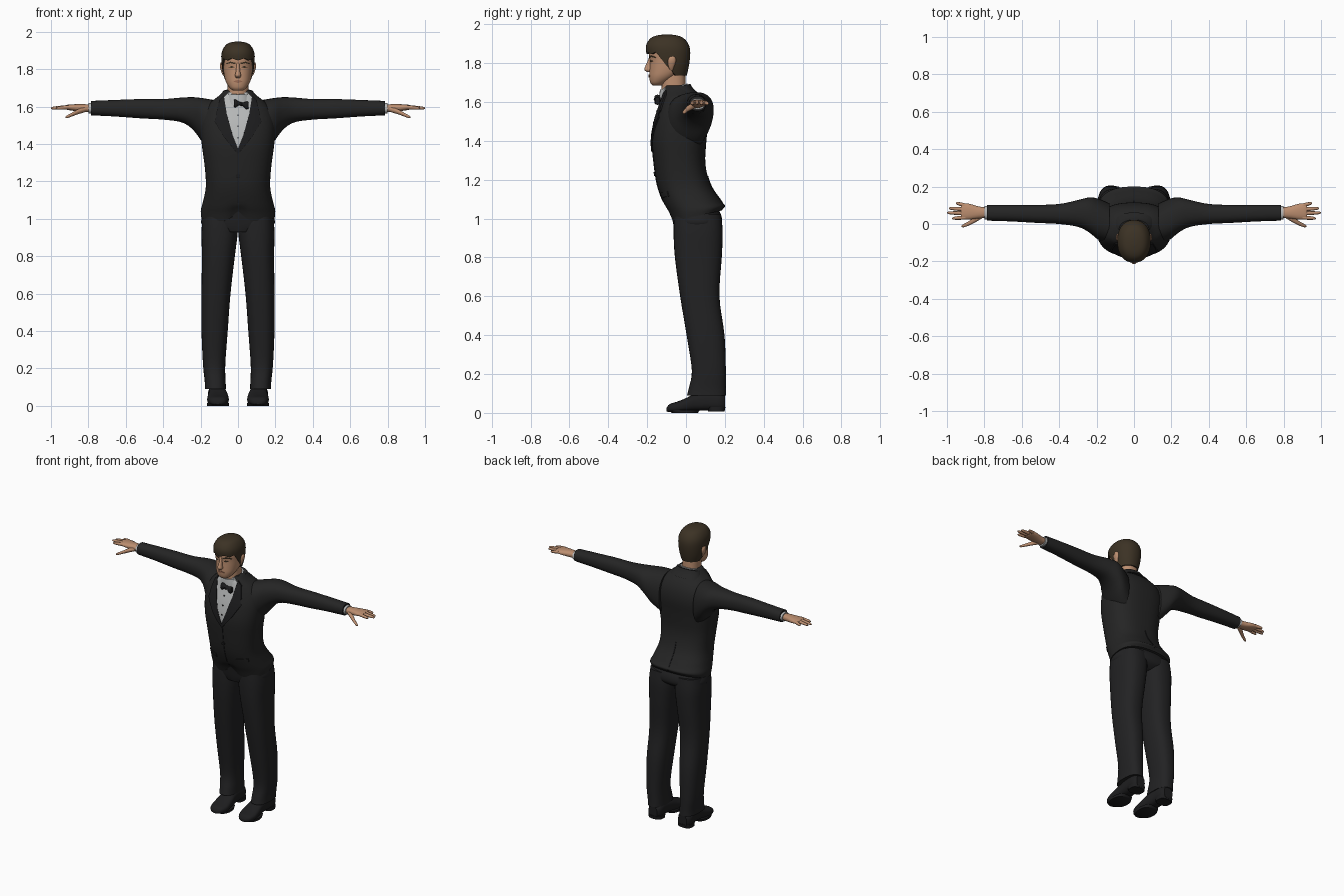
import bpy, bmesh, math
from mathutils import Vector
from mathutils.bvhtree import BVHTree

cube = bpy.data.objects.get("Cube")
if cube:
    bpy.data.objects.remove(cube, do_unlink=True)


def material(name, *rgb):
    m = bpy.data.materials.new(name)
    m.use_nodes = True
    m.diffuse_color = (*rgb, 1)
    shader = m.node_tree.nodes["Principled BSDF"]
    shader.inputs["Base Color"].default_value = (*rgb, 1)
    shader.inputs["Roughness"].default_value = 0.8
    return m


JACKET = material("jacket black", .018, .018, .018)
TROUSER = material("trouser black", .016, .016, .017)
TRIM = material("satin black", .012, .012, .013)
SHOE = material("shoe black", .013, .013, .014)
SHIRT = material("shirt white", .48, .49, .49)
SKIN = material("skin", .50, .27, .16)
LIP = material("lip", .33, .15, .09)
HAIR = material("dark brown hair", .045, .032, .018)


def finish(name, bm, mat, angle=50):
    bmesh.ops.recalc_face_normals(bm, faces=bm.faces[:])
    mesh = bpy.data.meshes.new(name)
    bm.to_mesh(mesh)
    bm.free()
    mesh.materials.append(mat)
    ob = bpy.data.objects.new(name, mesh)
    bpy.context.collection.objects.link(ob)
    bpy.ops.object.select_all(action='DESELECT')
    ob.select_set(True)
    bpy.context.view_layer.objects.active = ob
    bpy.ops.object.shade_smooth_by_angle(angle=math.radians(angle))
    return ob


def smooth_table(table, steps=4):
    """Catmull-Rom resampling of a table of cross-sections."""
    p = [table[0], *table, table[-1]]
    out = []
    for a, b, c, d in zip(p, p[1:], p[2:], p[3:]):
        for k in range(steps):
            t = k / steps
            out.append([.5 * (2 * f + (g - e) * t + (2 * e - 5 * f + 4 * g - h) * t * t
                              + (3 * f - e - 3 * g + h) * t ** 3)
                        for e, f, g, h in zip(a, b, c, d)])
    return out + [list(table[-1])]


def oval(angle, u0, u1, v0, v1, power):
    def part(w):
        return math.copysign(abs(w) ** (2 / power), w)
    return ((u0 + u1) / 2 + (u1 - u0) / 2 * part(math.cos(angle)),
            (v0 + v1) / 2 + (v1 - v0) / 2 * part(math.sin(angle)))


def bridge(name, rows, mat):
    """Skin a stack of closed rings and cap both ends."""
    bm = bmesh.new()
    rings = [[bm.verts.new(co) for co in row] for row in rows]
    n = len(rings[0])
    for a, b in zip(rings, rings[1:]):
        for i in range(n):
            bm.faces.new((a[i], a[(i + 1) % n], b[(i + 1) % n], b[i]))
    bm.faces.new(rings[0])
    bm.faces.new(rings[-1])
    return finish(name, bm, mat)


def loft(name, axis, table, mat, power=2.3, sides=32, flip=1, shape=None):
    """Ovals along an axis; each row is position, then bounds on the other two axes."""
    rows = []
    for t, *box in smooth_table(table):
        row = []
        for i in range(sides):
            u, v = oval(math.tau * i / sides, *box, power)
            x, y, z = {'x': (t, u, v), 'y': (u, t, v), 'z': (u, v, t)}[axis]
            if shape:
                x, y, z = shape(x, y, z)
            row.append((x * flip, y, z))
        rows.append(row)
    return bridge(name, rows, mat)


def sym(*rows):
    return [(z, -w, w, front, back) for z, w, front, back in rows]


def pair(name, *args, **kw):
    for side, flip in (("left", 1), ("right", -1)):
        loft(f"{side}_{name}", *args, flip=flip, **kw)


def plate(name, outline, target, mat, lift=.004, flip=1, back=False):
    """Thin plate: an x-z outline laid on the surface of the target."""
    tree = BVHTree.FromPolygons([v.co for v in target.data.vertices],
                                [p.vertices for p in target.data.polygons])
    way = -1 if back else 1
    bm = bmesh.new()
    bm.faces.new([bm.verts.new((x * flip, 0, z)) for x, z in outline])
    bmesh.ops.triangulate(bm, faces=bm.faces[:])
    bmesh.ops.subdivide_edges(bm, edges=bm.edges[:], cuts=7, use_grid_fill=True)
    for v in bm.verts:
        hit = tree.ray_cast(Vector((v.co.x, -way, v.co.z)), Vector((0, way, 0)))[0]
        v.co.y = (hit.y if hit else -.1) - way * lift
    skin = bmesh.ops.extrude_face_region(bm, geom=bm.faces[:])["geom"]
    for v in skin:
        if isinstance(v, bmesh.types.BMVert):
            v.co.y += way * (lift + .002)
    return finish(name, bm, mat, 30)


def box(x0, x1, z0, z1):
    return [(x0, z0), (x1, z0), (x1, z1), (x0, z1)]


# Jacket body, with a sloping hem cut away at the front
def hem(x, y, z):
    k = max(0, min(1, (1.08 - z) / .09))
    cut = .045 * math.exp(-(x / .045) ** 2) if y < 0 else 0
    return x, y, z + k * (.06 * (y + .07) / .27 + cut)


jacket = loft("jacket_body", 'z', sym(
    (.985, .197, -.073, .185), (1.03, .199, -.09, .2), (1.08, .19, -.115, .188),
    (1.17, .172, -.147, .128), (1.28, .178, -.164, .1), (1.4, .194, -.174, .105),
    (1.5, .2, -.16, .115), (1.57, .185, -.14, .105), (1.62, .15, -.126, .078),
    (1.655, .105, -.12, .038), (1.685, .075, -.108, .008)),
    JACKET, power=2.5, sides=64, shape=hem)

# Sleeves, cuffs and hands
pair("sleeve", 'x', [
    (.13, -.11, .11, 1.35, 1.635), (.19, -.085, .135, 1.41, 1.645), (.24, -.045, .142, 1.475, 1.65),
    (.3, -.015, .128, 1.515, 1.648), (.4, 0, .107, 1.53, 1.64), (.52, .006, .102, 1.537, 1.64),
    (.66, .014, .102, 1.547, 1.635), (.785, .018, .101, 1.553, 1.63)], JACKET)
pair("cuff", 'x', [(.77, .025, .095, 1.562, 1.62), (.8, .025, .096, 1.562, 1.618)], SHIRT)
pair("palm", 'x', [
    (.785, .034, .088, 1.57, 1.61), (.83, .03, .094, 1.57, 1.613), (.88, .024, .108, 1.577, 1.612),
    (.915, .025, .111, 1.583, 1.609), (.925, .032, .106, 1.588, 1.605)], SKIN, sides=20)
for finger, root, tip, reach in (("index", .035, .03, .972), ("middle", .057, .06, 1),
                                 ("ring", .078, .084, .99), ("little", .099, .112, .952)):
    rows = []
    for k, r in ((0, .0105), (.35, .0105), (.7, .009), (.92, .0065), (1, .002)):
        y, z = root + (tip - root) * k, 1.597 - .006 * k
        rows.append((.9 + (reach - .9) * k, y - r, y + r, z - r, z + r))
    pair(finger + "_finger", 'x', rows, SKIN, power=2, sides=12)
pair("thumb", 'x', [
    (.81, .032, .065, 1.572, 1.6), (.85, .008, .04, 1.56, 1.588), (.885, -.009, .014, 1.548, 1.569),
    (.912, -.018, -.001, 1.538, 1.554), (.922, -.014, -.008, 1.54, 1.546)], SKIN, power=2, sides=14)

# Trousers
loft("trouser_hips", 'z', sym(
    (.93, .1, -.055, .14), (.965, .19, -.064, .182), (1.02, .19, -.075, .18), (1.09, .17, -.09, .14)),
    TROUSER, power=2.5)
pair("trouser_leg", 'z', [
    (.09, .064, .177, .005, .206), (.13, .066, .178, .015, .205), (.22, .068, .187, .03, .205),
    (.4, .055, .195, .003, .198), (.6, .04, .195, -.03, .172), (.8, .017, .193, -.057, .184),
    (.93, .001, .195, -.064, .189), (1.02, 0, .188, -.062, .18)], TROUSER, power=2.5)

# Shoes with soles
pair("shoe", 'y', [
    (-.1, .09, .125, .008, .025), (-.085, .065, .15, .004, .045), (-.045, .05, .164, .002, .058),
    (0, .051, .163, .005, .076), (.05, .058, .157, .01, .1), (.11, .064, .158, .012, .11),
    (.17, .065, .16, .01, .105), (.2, .08, .145, .012, .09)], SHOE, power=2.6)
pair("sole", 'z', [(0, .048, .166, -.075, .06), (.016, .047, .167, -.09, .075)], TRIM, power=2.4)
pair("heel", 'z', [(.006, .063, .161, .115, .198), (.03, .062, .162, .11, .203)], TRIM, power=2.8)

# Shirt front, lapels and jacket details
plate("shirt_front", [(0, 1.365), (.035, 1.46), (.062, 1.56), (.078, 1.645), (.05, 1.675),
                      (-.05, 1.675), (-.078, 1.645), (-.062, 1.56), (-.035, 1.46)],
      jacket, SHIRT, .005)
for side, flip in (("left", 1), ("right", -1)):
    plate(side + "_lapel", [(0, 1.345), (.07, 1.43), (.125, 1.52), (.1, 1.535), (.118, 1.555),
                            (.1, 1.635), (.076, 1.66), (.06, 1.56), (.034, 1.46), (0, 1.375)],
          jacket, TRIM, .008, flip)
    plate(side + "_pocket_flap", [(.075, 1.105), (.145, 1.115), (.145, 1.14), (.075, 1.13)],
          jacket, JACKET, .005, flip)
plate("front_seam", box(-.003, .003, 1.06, 1.36), jacket, TRIM, .003)
plate("back_vent", box(-.004, .004, 1.06, 1.22), jacket, TRIM, .003, back=True)
plate("jacket_button", [(.011 * math.cos(k * math.pi / 5), 1.23 + .011 * math.sin(k * math.pi / 5))
                        for k in range(10)], jacket, TRIM, .008)
for k in range(3):
    z = 1.43 + .06 * k
    plate(f"shirt_stud_{k}", box(-.004, .004, z, z + .008), jacket, TRIM, .008)

# Neck, collar and bow tie
loft("neck", 'z', sym((1.62, .058, -.125, -.005), (1.68, .056, -.125, -.002),
                      (1.76, .055, -.12, -.005)), SKIN)


def collar_tilt(x, y, z):
    return x, y, z + .22 * (y + .06)


loft("shirt_collar", 'z', sym((1.625, .078, -.138, .02), (1.65, .074, -.137, .014),
                              (1.68, .065, -.134, .008)), SHIRT, shape=collar_tilt)
loft("jacket_collar", 'z', sym((1.62, .115, -.1, .062), (1.65, .097, -.095, .036),
                               (1.675, .08, -.085, .022)), JACKET, shape=collar_tilt)
loft("bow_tie", 'x', [
    (-.022, -.158, -.135, 1.598, 1.636), (-.012, -.163, -.13, 1.596, 1.637),
    (.006, -.157, -.125, 1.607, 1.626), (.016, -.166, -.125, 1.603, 1.625),
    (.026, -.157, -.125, 1.603, 1.621), (.044, -.163, -.13, 1.586, 1.627),
    (.056, -.158, -.135, 1.588, 1.625)], TRIM, power=3, sides=16)

# Head, nose and ears
head = loft("head", 'z', sym(
    (1.685, .026, -.172, -.125), (1.7, .045, -.184, -.1), (1.73, .064, -.189, -.05),
    (1.765, .074, -.188, -.01), (1.81, .079, -.186, .004), (1.85, .08, -.19, .008),
    (1.89, .076, -.18, .003), (1.925, .05, -.15, -.03)), SKIN, power=2.2, sides=40)
loft("nose", 'z', sym((1.753, .01, -.198, -.17), (1.765, .016, -.214, -.17),
                      (1.785, .012, -.209, -.17), (1.81, .009, -.198, -.17),
                      (1.835, .008, -.188, -.17)), SKIN, sides=16)
pair("ear", 'z', [(1.765, .07, .079, -.083, -.068), (1.78, .07, .087, -.09, -.062),
                  (1.805, .07, .095, -.094, -.053), (1.825, .07, .096, -.09, -.053),
                  (1.835, .075, .092, -.08, -.06)], SKIN, sides=16)

# Painted face features
for side, flip in (("left", 1), ("right", -1)):
    plate(side + "_eyebrow", [(.014, 1.826), (.04, 1.832), (.064, 1.826), (.062, 1.832),
                              (.04, 1.84), (.014, 1.834)], head, HAIR, .003, flip)
    plate(side + "_eye", [(.018, 1.81), (.034, 1.806), (.05, 1.81), (.034, 1.817)],
          head, HAIR, .002, flip)
plate("lips", [(-.026, 1.733), (0, 1.726), (.026, 1.733), (.008, 1.741), (-.008, 1.741)],
      head, LIP, .003)

# Hair cap: fringe high at the front, sideburns, low at the nape
hair_table = smooth_table(sym(
    (1.73, .066, -.17, .002), (1.78, .081, -.187, .014), (1.845, .089, -.203, .022),
    (1.89, .087, -.206, .016), (1.925, .069, -.185, -.008), (1.941, .046, -.155, -.04),
    (1.947, .015, -.115, -.08)))


def hair_point(angle, z, scale=1):
    for a, b in zip(hair_table, hair_table[1:]):
        if z <= b[0]:
            break
    k = max(0, min(1, (z - a[0]) / (b[0] - a[0])))
    bounds = [p + (q - p) * k for p, q in zip(a[1:], b[1:])]
    x, y = oval(angle, *bounds, 2.2)
    return x * scale, -.09 + (y + .09) * scale, z


def hairline(angle):
    s = math.sin(angle)
    if s < -.5:
        return 1.852 + .005 * math.sin(9 * angle)
    if s < -.1:
        return 1.785 + .067 * (-.1 - s) / .4
    return 1.735 + .05 * max(0, (.3 - s) / .4)


angles = [math.tau * i / 56 for i in range(56)]
hair_rows = [[hair_point(a, hairline(a), .86) for a in angles]]
for j in range(17):
    rise = math.sin(math.pi / 2 * j / 16)
    hair_rows.append([hair_point(a, hairline(a) + (1.947 - hairline(a)) * rise) for a in angles])
bridge("hair", hair_rows, HAIR)
